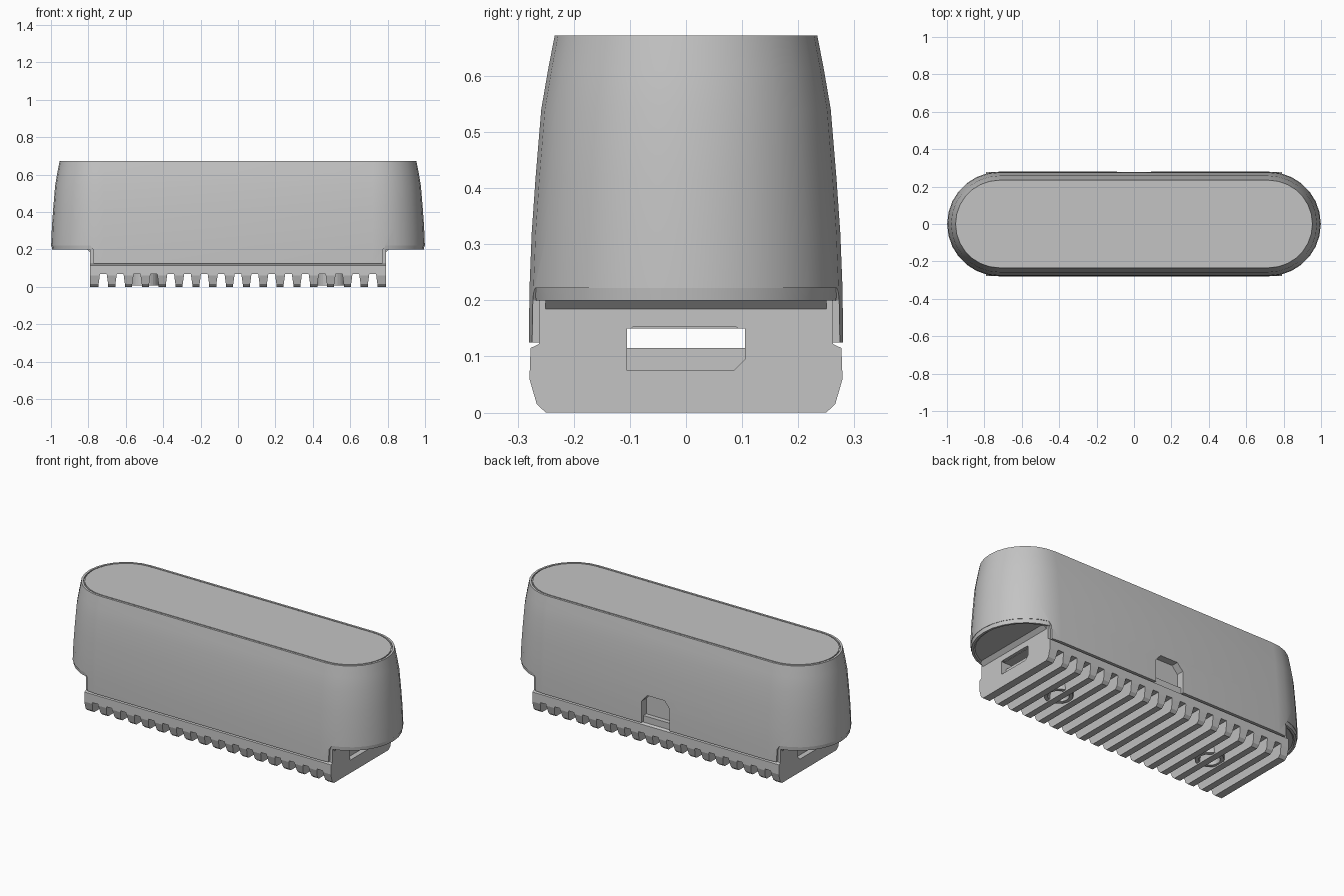
import bpy, bmesh, math
from mathutils import Vector

old = bpy.data.objects.get("Cube")
if old:
    bpy.data.objects.remove(old, do_unlink=True)

GREY = (0.55, 0.55, 0.55, 1)
mat = bpy.data.materials.new("plain_grey")
mat.use_nodes = True
mat.diffuse_color = GREY
mat.node_tree.nodes["Principled BSDF"].inputs["Base Color"].default_value = GREY


def finish(name, bm):
    bmesh.ops.recalc_face_normals(bm, faces=bm.faces)
    mesh = bpy.data.meshes.new(name)
    bm.to_mesh(mesh)
    bm.free()
    mesh.materials.append(mat)
    obj = bpy.data.objects.new(name, mesh)
    bpy.context.collection.objects.link(obj)
    return obj


def stadium(half_straight, radius, z, steps=14):
    """Points round two half circles joined by straight sides."""
    pts = []
    for side in (1, -1):
        for i in range(steps + 1):
            a = -math.pi / 2 + math.pi * i / steps
            pts.append(Vector((side * (half_straight + radius * math.cos(a)),
                               side * radius * math.sin(a), z)))
    return pts


def loft(name, half_straight, profile):
    """Stack stadium rings given as (radius, z), capping both ends."""
    bm = bmesh.new()
    rings = [[bm.verts.new(p) for p in stadium(half_straight, r, z)] for r, z in profile]
    for a, b in zip(rings, rings[1:]):
        for i in range(len(a)):
            j = (i + 1) % len(a)
            bm.faces.new((a[i], a[j], b[j], b[i]))
    bm.faces.new(rings[0])
    bm.faces.new(rings[-1])
    bmesh.ops.remove_doubles(bm, verts=bm.verts, dist=1e-5)
    return finish(name, bm)


def add_prism(bm, axis, outline, start, end):
    """Extrude an outline along x or y; outline is (other horizontal axis, z)."""
    def place(p, t):
        return (t, p[0], p[1]) if axis == "x" else (p[0], t, p[1])
    a = [bm.verts.new(place(p, start)) for p in outline]
    b = [bm.verts.new(place(p, end)) for p in outline]
    bm.faces.new(a)
    bm.faces.new(b)
    for i in range(len(a)):
        j = (i + 1) % len(a)
        bm.faces.new((a[i], a[j], b[j], b[i]))


def prism(name, axis, outline, spans):
    bm = bmesh.new()
    for start, end in spans:
        add_prism(bm, axis, outline, start, end)
    return finish(name, bm)


def rect(a, b, low, high):
    return [(a, low), (b, low), (b, high), (a, high)]


def cut(target, cutter):
    mod = target.modifiers.new("cut", "BOOLEAN")
    mod.operation = "DIFFERENCE"
    mod.solver = "EXACT"
    mod.object = cutter
    bpy.context.view_layer.objects.active = target
    bpy.ops.object.modifier_apply(modifier=mod.name)
    bpy.data.objects.remove(cutter, do_unlink=True)


def tunnel():
    return prism("tunnel_cutter", "x", rect(-0.105, 0.105, 0.115, 0.15), [(-1.2, 1.2)])


# Tapered housing with a thin groove around the flat top
housing = loft("housing", 0.72, [
    (0.28, 0.125), (0.279, 0.22), (0.275, 0.32), (0.268, 0.42), (0.258, 0.54),
    (0.246, 0.61), (0.234, 0.672), (0.222, 0.672), (0.222, 0.664),
    (0.216, 0.664), (0.216, 0.672)])

# Raised ends of the housing
for s in (-1, 1):
    step = [(s * 0.765, 0), (s * 0.775, 0.2), (s * 0.79, 0.222), (s * 1.2, 0.222), (s * 1.2, 0)]
    cut(housing, prism("step_cutter", "y", step, [(-0.5, 0.5)]))
cut(housing, tunnel())

# Arched opening at the back
arch = [(-0.09, 0.05), (0.09, 0.05), (0.09, 0.25), (0.055, 0.29), (-0.055, 0.29), (-0.09, 0.25)]
cut(housing, prism("arch_cutter", "y", arch, [(0.235, 0.4)]))

# Base block with bulged sides
half = [(0.25, 0), (0.266, 0.015), (0.279, 0.06), (0.277, 0.115), (0.262, 0.122), (0.262, 0.226)]
outline = half + [(-y, z) for y, z in reversed(half)]
base = prism("base_block", "x", outline, [(-0.79, 0.79)])
cut(base, prism("middle_cutter", "y", rect(-0.72, 0.72, 0.16, 0.4), [(-0.5, 0.5)]))
cut(base, tunnel())

# Slots in the end walls
slot = [(-0.105, 0.075), (0.085, 0.075), (0.105, 0.095), (0.105, 0.14),
        (0.09, 0.152), (-0.095, 0.152), (-0.105, 0.145)]
cut(base, prism("slot_cutter", "x", slot, [(-0.9, -0.76), (0.76, 0.9)]))

# Cross grooves that leave a row of ribs underneath
bm = bmesh.new()
for i in range(-8, 9):
    c = i * 0.09
    groove = [(c - 0.026, -0.05), (c + 0.026, -0.05), (c + 0.026, 0.01),
              (c + 0.018, 0.068), (c - 0.018, 0.068), (c - 0.026, 0.01)]
    add_prism(bm, "y", groove, -0.5, 0.5)
cut(base, finish("groove_cutter", bm))

# Screw sockets among the ribs
for s, side in ((1, "left"), (-1, "right")):
    socket = loft("screw_socket_" + side, 0, [
        (0.075, 0.08), (0.075, 0.008), (0.055, 0.008), (0.04, 0.06)])
    socket.location.x = s * 0.5

# Flange under each raised end
flange = loft("end_flange", 0.72, [(0.255, 0.205), (0.262, 0.2), (0.274, 0.2), (0.277, 0.224)])
cut(flange, prism("flange_cutter", "y", rect(-0.78, 0.78, 0.1, 0.4), [(-0.5, 0.5)]))

# Sloped fillets between end walls and flange
for s, side in ((1, "left"), (-1, "right")):
    wedge = [(s * 0.785, 0.18), (s * 0.785, 0.206), (s * 0.812, 0.206)]
    prism("end_fillet_" + side, "y", wedge, [(-0.25, 0.25)])

# Smooth the curved housing and keep its edges sharp
bpy.ops.object.select_all(action="DESELECT")
for obj in (housing, flange):
    obj.select_set(True)
bpy.context.view_layer.objects.active = housing
bpy.ops.object.shade_smooth_by_angle(angle=math.radians(30))
